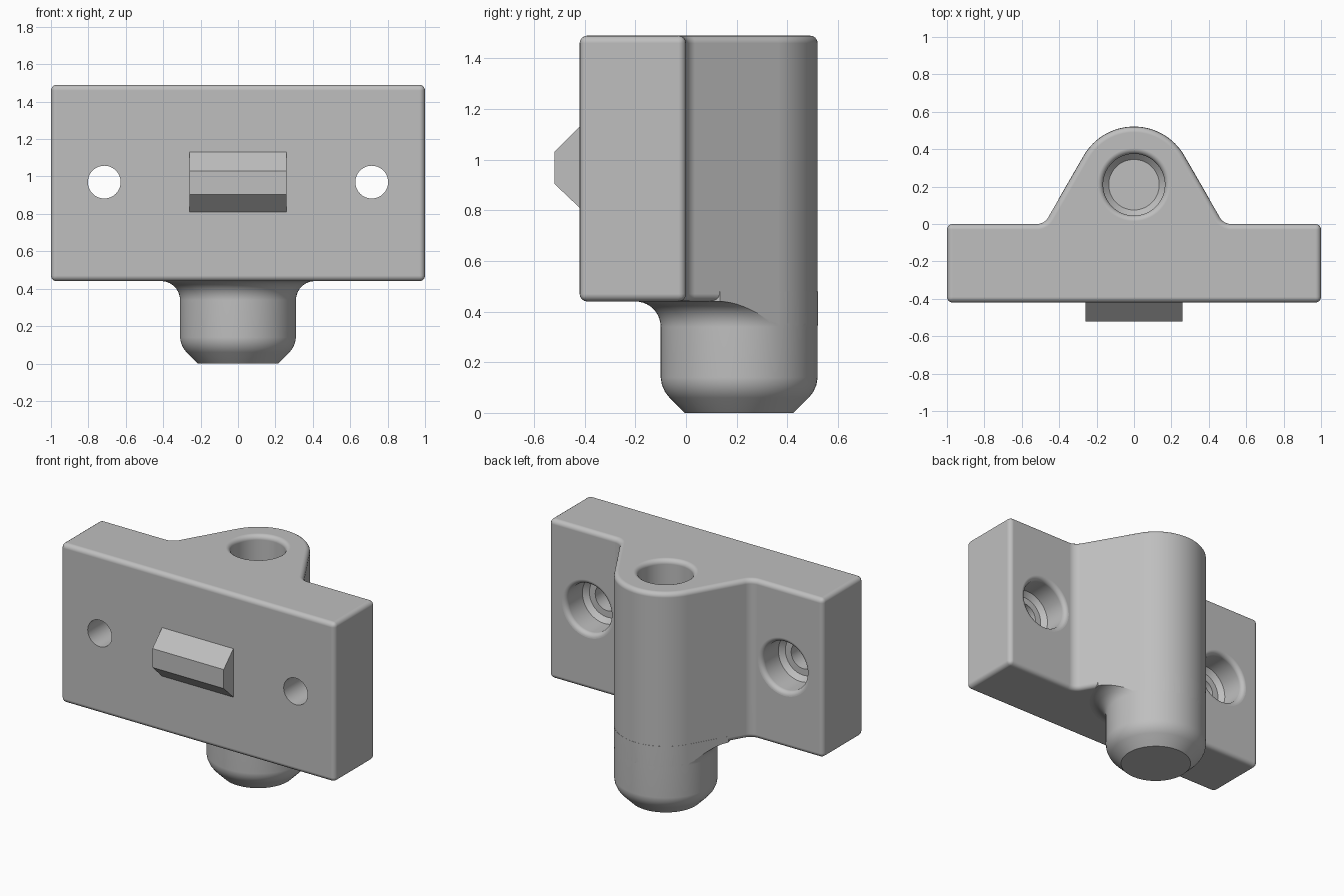
import bpy, bmesh, math
from mathutils import Matrix, Vector

cube = bpy.data.objects.get("Cube")
if cube:
    bpy.data.objects.remove(cube, do_unlink=True)

grey = bpy.data.materials.new("plain grey")
grey.use_nodes = True
COLOUR = (0.52, 0.52, 0.52, 1)
grey.diffuse_color = COLOUR
grey.node_tree.nodes["Principled BSDF"].inputs["Base Color"].default_value = COLOUR

BOTTOM, TOP, ROUND = 0.44, 1.49, 0.03
AXIS_Y, SHAFT_R = 0.21, 0.31


def make(name, bm, matrix):
    bmesh.ops.transform(bm, matrix=matrix, verts=bm.verts)
    bmesh.ops.recalc_face_normals(bm, faces=bm.faces)
    mesh = bpy.data.meshes.new(name)
    bm.to_mesh(mesh)
    bm.free()
    mesh.materials.append(grey)
    obj = bpy.data.objects.new(name, mesh)
    bpy.context.collection.objects.link(obj)
    return obj


def loft(name, rings, matrix):
    """Skin closed rings of points and cap both ends."""
    bm = bmesh.new()
    loops = [[bm.verts.new(p) for p in ring] for ring in rings]
    n = len(loops[0])
    for a, b in zip(loops, loops[1:]):
        for i in range(n):
            j = (i + 1) % n
            bm.faces.new((a[i], a[j], b[j], b[i]))
    bm.faces.new(loops[0])
    bm.faces.new(loops[-1])
    return make(name, bm, matrix)


def prism(name, points, low, high, matrix=Matrix()):
    return loft(name, [[(x, y, z) for x, y in points] for z in (low, high)], matrix)


def lathe(name, profile, matrix, n=96):
    turn = [2 * math.pi * i / n for i in range(n)]
    return loft(name, [[(r * math.cos(t), r * math.sin(t), z) for t in turn]
                       for r, z in profile], matrix)


def cove(r, z, size, steps=6):
    """Quarter round flaring from radius r at height z."""
    angles = [math.pi / 2 * i / steps for i in range(steps + 1)]
    return [(r + size - size * math.cos(a), z + size * math.sin(a)) for a in angles]


def outline(radius):
    """Plan of the plate with its rounded boss at the back."""
    tangent = math.radians(30)
    tx = radius * math.cos(tangent)
    ty = AXIS_Y + radius * math.sin(tangent)
    foot = Vector((tx + ty * math.tan(tangent), 0))
    up = (Vector((tx, ty)) - foot).normalized()
    start, end = foot + Vector((0.04, 0)), foot + up * 0.04
    # circular fillet where the boss meets the plate
    r = 0.04 * math.tan(math.radians(60))
    centre = start + Vector((0, r))
    half = []
    for i in range(9):
        a = math.radians(-90 - 60 * i / 8)
        half.append((centre.x + r * math.cos(a), centre.y + r * math.sin(a)))
    half[-1] = tuple(end)
    arc = [(radius * math.cos(tangent * (1 + 4 * i / 32)),
            AXIS_Y + radius * math.sin(tangent * (1 + 4 * i / 32))) for i in range(33)]
    mirrored = [(-x, y) for x, y in reversed(half)]
    return [(-1, -0.42), (1, -0.42), (1, 0)] + half + arc + mirrored + [(-1, 0)]


def boolean(obj, tool, operation="DIFFERENCE"):
    tool.hide_render = True
    mod = obj.modifiers.new(operation.title(), "BOOLEAN")
    mod.operation, mod.object, mod.solver = operation, tool, "EXACT"


def finish(obj):
    """Apply the modifiers, then shade smooth with sharp edges."""
    bpy.context.view_layer.update()
    graph = bpy.context.evaluated_depsgraph_get()
    mesh = bpy.data.meshes.new_from_object(obj.evaluated_get(graph))
    obj.modifiers.clear()
    obj.data = mesh
    bpy.ops.object.select_all(action="DESELECT")
    obj.select_set(True)
    bpy.context.view_layer.objects.active = obj
    bpy.ops.object.shade_smooth_by_angle(angle=math.radians(32))
    normals = obj.modifiers.new("Weighted normals", "WEIGHTED_NORMAL")
    normals.keep_sharp = True
    normals.weight = 100


on_axis = Matrix.Translation((0, AXIS_Y, 0))

# Plate and boss in one rounded block
body = prism("plate_and_boss", outline(SHAFT_R), BOTTOM, TOP)
bevel = body.modifiers.new("Rounded edges", "BEVEL")
bevel.width, bevel.segments = ROUND, 4
bevel.limit_method, bevel.angle_limit = "ANGLE", math.radians(50)

# Round shaft below, flaring into the underside
profile = [(0.215, 0), (0.275, 0.06), (0.293, 0.083), (0.305, 0.11), (SHAFT_R, 0.14)]
profile += cove(SHAFT_R, BOTTOM - 0.1, 0.1, 10) + [(0.41, BOTTOM + 0.04)]
shaft = lathe("lower_shaft", profile, on_axis)
clip = prism("shaft_clip", outline(SHAFT_R + 0.001), -0.1, TOP + 0.1)
boolean(shaft, clip, "INTERSECT")

# Blind bore from the top
bore = lathe("bore_cutter", [(0.135, 0.15), (0.165, 0.18)]
             + cove(0.165, TOP - ROUND, ROUND) + [(0.195, TOP + 0.1)], on_axis)
boolean(body, bore)
boolean(shaft, bore)
cutters = [clip, bore]

# Stepped screw holes, wide at the back
for side in (-1, 1):
    place = Matrix.Translation((side * 0.715, 0, 0.97)) @ Matrix.Rotation(-math.pi / 2, 4, "X")
    hole = lathe("screw_hole_cutter", [(0.0875, -0.6), (0.0875, -0.2), (0.13, -0.2), (0.16, -0.17)]
                 + cove(0.16, -ROUND, ROUND) + [(0.19, 0.1)], place, 64)
    boolean(body, hole)
    cutters.append(hole)

finish(body)
finish(shaft)
for cutter in cutters:
    bpy.data.objects.remove(cutter, do_unlink=True)

# Wedge-shaped catch on the front
to_side = Matrix(((0, 0, 1), (1, 0, 0), (0, 1, 0))).to_4x4()
prism("front_catch", [(-0.4, 0.81), (-0.42, 0.81), (-0.52, 0.905), (-0.52, 1.03),
                      (-0.42, 1.13), (-0.4, 1.13)], -0.26, 0.26, to_side)
